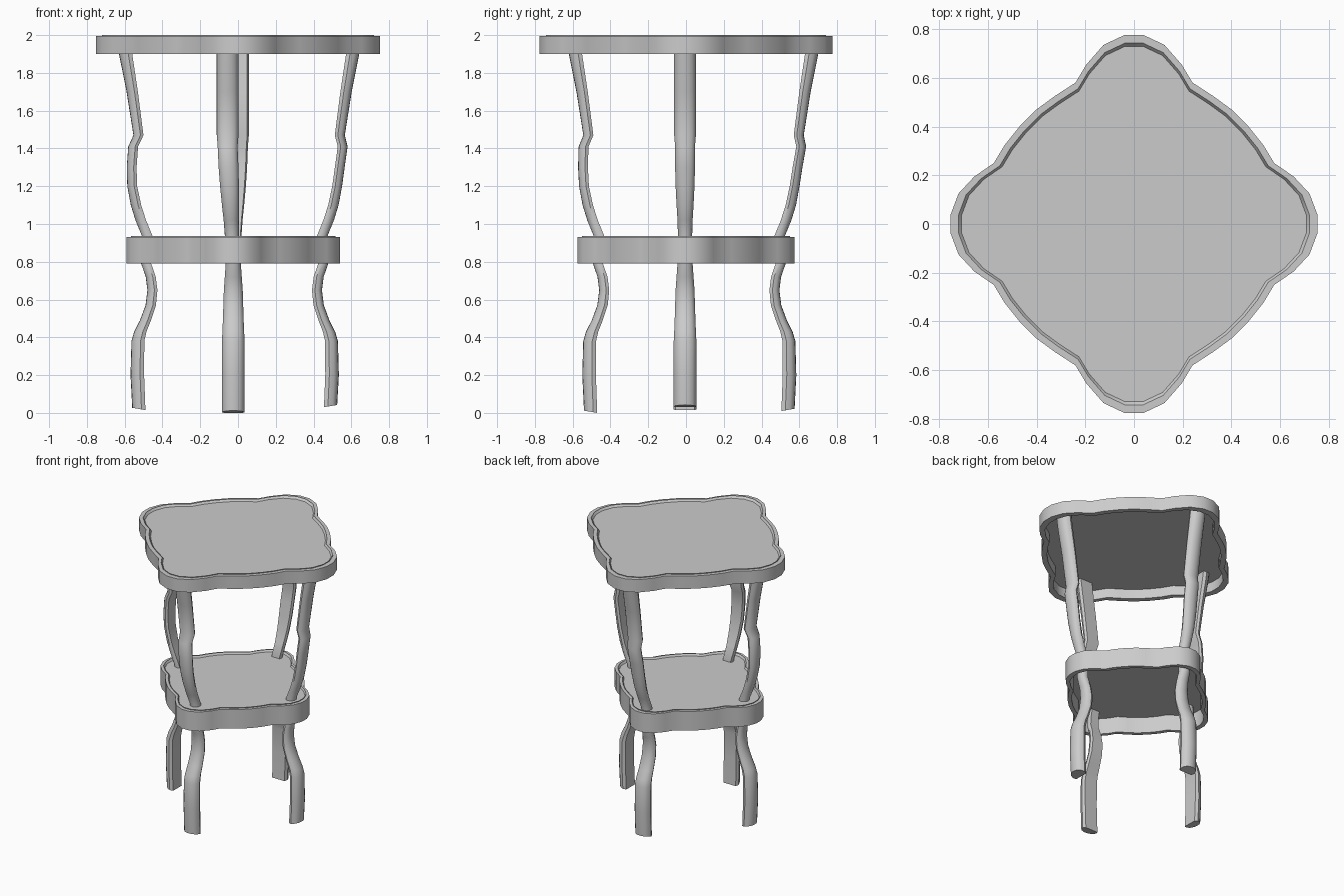
import bpy, bmesh, math

if "Cube" in bpy.data.objects:
    bpy.data.objects.remove(bpy.data.objects["Cube"])

# One quadrant of the lobed outline, from +x lobe to +y lobe
QUAD = [(.752, .04), (.72, .125), (.655, .195), (.575, .25), (.53, .325), (.47, .40),
        (.40, .47), (.325, .525), (.24, .58), (.195, .655), (.125, .735), (.04, .775)]
OUTLINE = (QUAD + [(-x, y) for x, y in reversed(QUAD)]
           + [(-x, -y) for x, y in QUAD] + [(x, -y) for x, y in reversed(QUAD)])


def loft(name, rings, angle):
    """Skin a stack of equal point rings and cap both ends."""
    bm = bmesh.new()
    loops = [[bm.verts.new(p) for p in r] for r in rings]
    n = len(loops[0])
    for a, b in zip(loops, loops[1:]):
        for i in range(n):
            j = (i + 1) % n
            bm.faces.new((a[i], a[j], b[j], b[i]))
    bm.faces.new(loops[0][::-1])
    bm.faces.new(loops[-1])
    bmesh.ops.recalc_face_normals(bm, faces=bm.faces)
    me = bpy.data.meshes.new(name)
    bm.to_mesh(me)
    bm.free()
    ob = bpy.data.objects.new(name, me)
    bpy.context.collection.objects.link(ob)
    bpy.context.view_layer.objects.active = ob
    ob.select_set(True)
    bpy.ops.object.shade_smooth_by_angle(angle=math.radians(angle))
    ob.select_set(False)


def tray(name, sx, sy, cx, z0, z1):
    """Lobed board: hollow underneath, raised rim above."""
    profile = [(.94, z1 - .03), (.94, z0), (1, z0), (1, z1 - .006),
               (.957, z1 - .006), (.957, z1), (.94, z1 - .015)]
    loft(name, [[(cx + x * sx * s, y * sy * s, z) for x, y in OUTLINE]
                for s, z in profile], 35)


tray("table_top", 1, 1, 0, 1.9, 2.0)
tray("lower_shelf", .753, .742, -.025, .79, .937)

# Leg path: height, distance from centre, thickness, width
PATH = [(.015, .525, .07, .12), (.2, .533, .072, .12), (.38, .53, .068, .12),
        (.43, .517, .065, .115), (.49, .49, .058, .11), (.57, .462, .055, .105),
        (.65, .453, .053, .10), (.72, .462, .053, .09), (.79, .486, .053, .08),
        (.86, .487, .055, .075), (.93, .478, .056, .075), (1.02, .515, .056, .08),
        (1.1, .54, .055, .09), (1.2, .56, .052, .10), (1.3, .563, .052, .105),
        (1.41, .555, .052, .105), (1.47, .527, .053, .115), (1.7, .56, .06, .115),
        (1.9, .595, .07, .115), (1.975, .605, .07, .115)]
# D-shaped section: rounded outside, flat inside
SECTION = [(-.5, -.42), (-.2, -.5)] + \
          [(-.2 + .7 * math.cos(a), .5 * math.sin(a))
           for a in (math.radians(d) for d in (-60, -40, -20, 0, 20, 40, 60))] + \
          [(-.2, .5), (-.5, .42)]


def leg(name, angle, low, high, side_low, side_high, foot):
    ca, sa = math.cos(angle), math.sin(angle)
    rings = []
    for k, (z, r, t, w) in enumerate(PATH):
        f = min(max((z - 1.25) / .22, 0), 1)
        r += low + (high - low) * f
        g = min(max((z - .8) / .6, 0), 1)
        side = side_low + (side_high - side_low) * g
        ring = []
        for u, v in SECTION:
            d, e = r + u * t, v * w
            ring.append((d * ca - e * sa + abs(sa) * side,
                         d * sa + e * ca + abs(ca) * side,
                         foot + .012 * (u + .5) if k == 0 else z))
        rings.append(ring)
    loft(name, rings, 40)


leg("left_leg", math.pi, 0, 0, -.005, -.005, .015)
leg("right_leg", 0, -.035, .012, -.005, -.005, .03)
leg("front_leg", -math.pi / 2, -.02, -.01, -.025, -.055, 0.0)
leg("back_leg", math.pi / 2, .015, .07, -.025, 0, .01)
